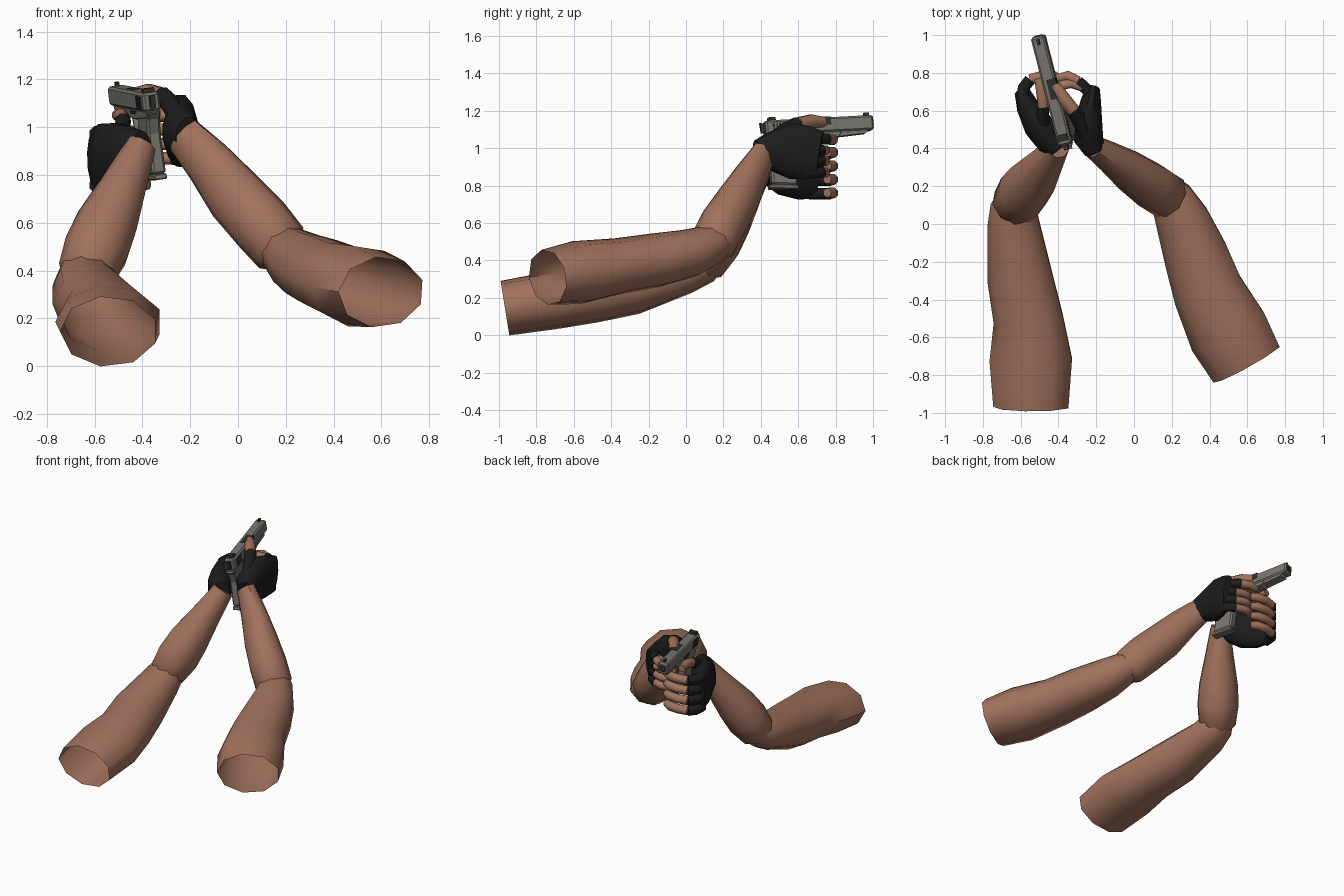
import bpy, bmesh, math
from mathutils import Vector, Matrix


def material(name, rgb):
    m = bpy.data.materials.new(name)
    m.diffuse_color = (*rgb, 1)
    return m


SKIN = material("skin", (0.36, 0.17, 0.11))
GLOVE = material("black glove", (0.012, 0.012, 0.013))
METAL = material("gun grey", (0.19, 0.18, 0.16))
DARK = material("dark steel", (0.03, 0.03, 0.03))


def finish(name, bm, mat, smooth=False):
    bmesh.ops.recalc_face_normals(bm, faces=bm.faces[:])
    me = bpy.data.meshes.new(name)
    bm.to_mesh(me)
    bm.free()
    me.materials.append(mat)
    ob = bpy.data.objects.new(name, me)
    bpy.context.collection.objects.link(ob)
    if smooth:
        bpy.ops.object.select_all(action='DESELECT')
        ob.select_set(True)
        bpy.context.view_layer.objects.active = ob
        bpy.ops.object.shade_smooth_by_angle(angle=math.radians(50))
    return ob


def loft(name, rows, mat, n=9, cap_start=True, cap_end=True):
    """Tube through rows of (centre, half width, half height)."""
    bm = bmesh.new()
    pts = [Vector(r[0]) for r in rows]
    rings = []
    for i, (c, hw, hh) in enumerate(rows):
        t = (pts[min(i + 1, len(pts) - 1)] - pts[max(i - 1, 0)]).normalized()
        side = t.cross(Vector((0, 0, 1))).normalized()
        up = side.cross(t)
        ring = []
        for k in range(n):
            a = 2 * math.pi * (k + 0.5) / n
            ring.append(bm.verts.new(pts[i] + side * hw * math.cos(a) + up * hh * math.sin(a)))
        rings.append(ring)
    for a, b in zip(rings, rings[1:]):
        for k in range(n):
            bm.faces.new((a[k], a[(k + 1) % n], b[(k + 1) % n], b[k]))
    if cap_start:
        bm.faces.new(rings[0])
    if cap_end:
        bm.faces.new(rings[-1])
    return finish(name, bm, mat, True)


# Arms: open upper sleeves and forearms that meet at the elbow
loft("left_upper_arm", [
    ((-0.54, -0.968, 0.145), 0.205, 0.15), ((-0.54, -0.72, 0.185), 0.225, 0.157),
    ((-0.555, -0.50, 0.215), 0.19, 0.152), ((-0.60, -0.28, 0.26), 0.178, 0.152),
    ((-0.635, 0.0, 0.335), 0.142, 0.115), ((-0.637, 0.10, 0.38), 0.122, 0.105),
    ((-0.63, 0.16, 0.42), 0.09, 0.07)],
    SKIN, cap_start=False)
loft("left_forearm", [
    ((-0.648, 0.075, 0.355), 0.09, 0.08), ((-0.635, 0.10, 0.385), 0.125, 0.12),
    ((-0.59, 0.16, 0.49), 0.14, 0.14), ((-0.545, 0.22, 0.60), 0.132, 0.132),
    ((-0.47, 0.32, 0.77), 0.095, 0.097), ((-0.405, 0.41, 0.92), 0.064, 0.072)], SKIN)
loft("right_upper_arm", [
    ((0.60, -0.74, 0.31), 0.205, 0.15), ((0.505, -0.57, 0.335), 0.222, 0.172),
    ((0.395, -0.35, 0.37), 0.193, 0.152), ((0.33, -0.16, 0.40), 0.175, 0.147),
    ((0.26, 0.02, 0.437), 0.148, 0.132), ((0.20, 0.14, 0.485), 0.118, 0.108),
    ((0.165, 0.195, 0.52), 0.085, 0.075)],
    SKIN, cap_start=False)
loft("right_forearm", [
    ((0.20, 0.135, 0.475), 0.095, 0.095), ((0.175, 0.15, 0.50), 0.125, 0.128),
    ((0.09, 0.205, 0.60), 0.125, 0.135), ((-0.02, 0.28, 0.72), 0.11, 0.13),
    ((-0.13, 0.355, 0.86), 0.082, 0.107), ((-0.225, 0.415, 0.965), 0.06, 0.087)], SKIN)

# Gloved palms
loft("left_glove", [
    ((-0.40, 0.39, 0.91), 0.055, 0.075), ((-0.445, 0.44, 0.905), 0.078, 0.10),
    ((-0.505, 0.52, 0.885), 0.082, 0.138), ((-0.562, 0.62, 0.87), 0.062, 0.15),
    ((-0.592, 0.70, 0.86), 0.042, 0.135)], GLOVE, 12)
loft("right_glove", [
    ((-0.21, 0.385, 0.965), 0.055, 0.08), ((-0.24, 0.45, 0.98), 0.08, 0.107),
    ((-0.24, 0.56, 0.985), 0.073, 0.155), ((-0.228, 0.65, 0.975), 0.055, 0.147),
    ((-0.218, 0.715, 0.965), 0.038, 0.13)], GLOVE, 12)


def finger(name, pts, r, split):
    """Finger along pts: gloved up to index split, bare after it."""
    rows = [(p, r, r) for p in pts]
    rows[-1] = (pts[-1], r * 0.8, r * 0.8)
    loft(name + "_glove", rows[:split + 1], GLOVE, 8)
    bare = [(p, a * 0.9, b * 0.9) for p, a, b in rows[split:]]
    loft(name + "_tip", bare, SKIN, 8)


# Fingers curling round the front of the grip, the left ones outermost
for i in range(4):
    z = 0.757 + 0.072 * i
    finger(f"left_finger_{i}", [
        (-0.59, 0.66, z), (-0.585, 0.72, z), (-0.55, 0.765, z),
        (-0.48, 0.785, z + 0.005), (-0.42, 0.78, z + 0.005), (-0.375, 0.755, z + 0.005)], 0.034, 2)
    z = 0.87 + 0.06 * i
    finger(f"right_finger_{i}", [
        (-0.22, 0.64, z), (-0.222, 0.695, z), (-0.27, 0.725, z),
        (-0.33, 0.745, z), (-0.38, 0.735, z), (-0.41, 0.70, z)], 0.031, 2)
# Right index reaching the trigger guard
finger("right_index", [(-0.23, 0.66, 1.05), (-0.25, 0.715, 1.05), (-0.295, 0.755, 1.05),
                       (-0.35, 0.785, 1.045), (-0.41, 0.77, 1.04)], 0.032, 2)

# Thumbs lying along the top and left of the gun
finger("right_thumb", [(-0.25, 0.46, 1.04), (-0.285, 0.54, 1.10), (-0.32, 0.60, 1.13),
                       (-0.375, 0.67, 1.145), (-0.42, 0.735, 1.14)], 0.042, 2)
finger("left_thumb", [(-0.47, 0.47, 0.94), (-0.485, 0.55, 0.99), (-0.48, 0.62, 1.03),
                      (-0.49, 0.70, 1.05), (-0.505, 0.77, 1.05)], 0.034, 2)

# Gun frame: local x along the barrel, y sideways, z up
fwd = Vector((-0.248, 0.967, 0.05)).normalized()
lean = Vector((-0.14, 0, 1))
side = fwd.cross(lean).normalized()
up = side.cross(fwd)
GUN = Matrix((fwd, -side, up)).transposed().to_4x4()
GUN.translation = (-0.36, 0.42, 1.10)


def plate(name, profile, width, mat, offset=0, bevel=0):
    """Side profile of (along, up) points, extruded sideways."""
    bm = bmesh.new()
    f = bm.faces.new([bm.verts.new((x, offset - width / 2, z)) for x, z in profile])
    new = bmesh.ops.extrude_face_region(bm, geom=[f])["geom"]
    bmesh.ops.translate(bm, vec=(0, width, 0), verts=[v for v in new if isinstance(v, bmesh.types.BMVert)])
    bm.transform(GUN)
    ob = finish(name, bm, mat)
    if bevel:
        mod = ob.modifiers.new("bevel", 'BEVEL')
        mod.width, mod.segments = bevel, 1
    return ob


def box(name, x0, x1, z0, z1, width, mat, offset=0, bevel=0):
    return plate(name, [(x0, z0), (x1, z0), (x1, z1), (x0, z1)], width, mat, offset, bevel)


box("slide", 0.0, 0.595, -0.035, 0.045, 0.074, METAL, bevel=0.01)
plate("frame", [(-0.015, -0.03), (0.0, -0.062), (0.20, -0.075), (0.40, -0.065), (0.42, -0.03)],
      0.062, METAL, bevel=0.005)
plate("dust_cover", [(0.40, -0.06), (0.55, -0.05), (0.56, -0.03), (0.40, -0.03)], 0.056, METAL)
plate("grip", [(-0.005, -0.05), (0.17, -0.06), (0.165, -0.14), (0.15, -0.31),
               (0.01, -0.30), (0.02, -0.13)], 0.058, METAL, bevel=0.01)
plate("magazine_base", [(0.0, -0.298), (0.155, -0.308), (0.16, -0.332), (-0.005, -0.322)],
      0.054, METAL, bevel=0.005)
plate("beavertail", [(-0.03, -0.04), (0.03, -0.03), (0.03, -0.09), (0.01, -0.075)], 0.045, METAL)
plate("trigger_guard", [(0.165, -0.06), (0.175, -0.145), (0.29, -0.145), (0.32, -0.06),
                        (0.305, -0.06), (0.28, -0.132), (0.19, -0.132), (0.18, -0.06)], 0.03, METAL)
plate("trigger", [(0.215, -0.06), (0.235, -0.06), (0.245, -0.12), (0.235, -0.12)], 0.015, DARK)
plate("hammer", [(-0.02, -0.02), (0.005, -0.02), (0.005, 0.03), (-0.025, 0.035)], 0.022, DARK)
box("rear_sight", 0.025, 0.06, 0.04, 0.062, 0.05, DARK)
box("front_sight", 0.55, 0.58, 0.04, 0.062, 0.014, DARK)
box("muzzle", 0.592, 0.599, -0.014, 0.026, 0.04, DARK, bevel=0.012)
box("ejection_port", 0.25, 0.36, 0.005, 0.0475, 0.05, DARK, -0.0135)
for s in (-1, 1):
    for i in range(5):
        x = 0.04 + 0.018 * i
        box("slide_groove", x, x + 0.008, -0.025, 0.03, 0.004, DARK, s * 0.037)
    box("slide_catch", 0.17, 0.25, -0.05, -0.038, 0.008, DARK, s * 0.033)
